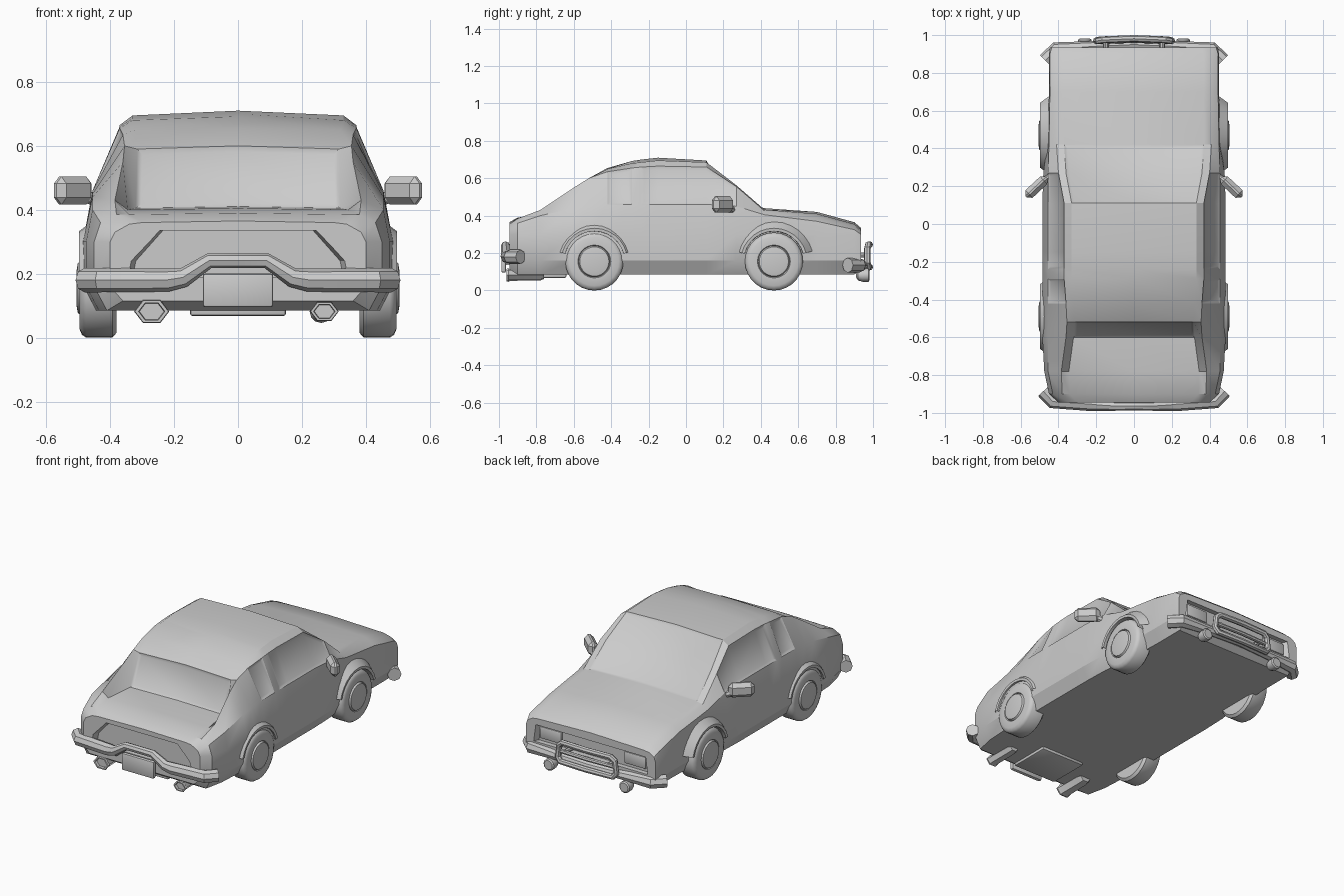
import bpy, bmesh, math
from mathutils import Matrix, Vector

if "Cube" in bpy.data.objects:
    bpy.data.objects.remove(bpy.data.objects["Cube"])


def add_mesh(name, bm, smooth=True):
    bmesh.ops.recalc_face_normals(bm, faces=bm.faces)
    me = bpy.data.meshes.new(name)
    bm.to_mesh(me)
    bm.free()
    ob = bpy.data.objects.new(name, me)
    bpy.context.collection.objects.link(ob)
    return finish(ob) if smooth else ob


def finish(ob, angle=35):
    bpy.ops.object.select_all(action='DESELECT')
    ob.select_set(True)
    bpy.context.view_layer.objects.active = ob
    bpy.ops.object.shade_smooth_by_angle(angle=math.radians(angle))
    return ob


def loft(bm, rings, closed=True):
    vs = [[bm.verts.new(p) for p in r] for r in rings]
    n = len(vs[0])
    return vs, {(i, j): bm.faces.new((vs[i][j], vs[i][(j + 1) % n], vs[i + 1][(j + 1) % n], vs[i + 1][j]))
                for i in range(len(vs) - 1) for j in range(n if closed else n - 1)}


def revolve(name, profile, matrix, n=28):
    # profile of (distance along local x, radius)
    bm = bmesh.new()
    rings = [[matrix @ Vector((x, r * math.cos(2 * math.pi * k / n), r * math.sin(2 * math.pi * k / n)))
              for k in range(n)] for x, r in profile]
    vs, _ = loft(bm, rings)
    bm.faces.new(vs[0])
    bm.faces.new(vs[-1])
    return add_mesh(name, bm)


def box(name, size, loc, rot=(0, 0, 0), bevel=0.0, segs=2):
    bm = bmesh.new()
    bmesh.ops.create_cube(bm, size=1, matrix=Matrix.Diagonal((*size, 1)))
    if bevel:
        bmesh.ops.bevel(bm, geom=bm.edges[:], offset=bevel, segments=segs, profile=0.5, affect='EDGES')
    ob = add_mesh(name, bm)
    ob.location, ob.rotation_euler = loc, rot
    return ob


def tube(name, pts, depth, radii=None, cyclic=False):
    cu = bpy.data.curves.new(name, 'CURVE')
    cu.dimensions, cu.bevel_depth, cu.bevel_resolution, cu.use_fill_caps = '3D', depth, 2, True
    sp = cu.splines.new('POLY')
    sp.points.add(len(pts) - 1)
    for k, p in enumerate(pts):
        sp.points[k].co = (*p, 1)
        sp.points[k].radius = radii[k] if radii else 1
    sp.use_cyclic_u = cyclic
    ob = bpy.data.objects.new(name, cu)
    bpy.context.collection.objects.link(ob)
    bpy.ops.object.select_all(action='DESELECT')
    ob.select_set(True)
    bpy.context.view_layer.objects.active = ob
    bpy.ops.object.convert(target='MESH')
    return finish(bpy.context.object)


def mirrored(half):
    # half path from outer left to centre, completed to the right
    return half + [(-x, y, z) for x, y, z in reversed(half) if abs(x) > 1e-6]


# Body stations: y, side x, belt x, belt z, rail x, rail z, inner z, centre z
stations = [
    (-.945, .40, .385, .33, .34, .355, .36, .365),
    (-.90, .45, .43, .36, .38, .385, .385, .39),
    (-.78, .475, .455, .40, .385, .43, .40, .405),
    (-.60, .485, .455, .44, .36, .55, .405, .41),
    (-.52, .485, .455, .45, .355, .60, .59, .60),
    (-.42, .485, .455, .46, .36, .635, .65, .655),
    (-.29, .485, .455, .46, .37, .655, .68, .692),
    (-.24, .485, .455, .46, .37, .66, .685, .70),
    (-.15, .485, .455, .46, .37, .665, .695, .71),
    (.11, .485, .455, .46, .37, .66, .685, .695),
    (.27, .48, .455, .45, .40, .555, .562, .572),
    (.42, .46, .45, .405, .41, .425, .432, .44),
    (.70, .45, .445, .37, .41, .395, .41, .42),
    (.90, .45, .445, .325, .41, .345, .355, .365),
    (.935, .445, .435, .30, .40, .32, .325, .335),
]
rings = []
for y, w, xb, zb, xr, zr, zi, zc in stations:
    low = .115 if abs(y) > .92 else .085
    half = [(0, low), (w - .04, low), (w, .16), (w, min(.30, zb - .03)), (xb, zb), (xr, zr), (xr - .04, zi), (0, zc)]
    ring = half + [(-x, z) for x, z in reversed(half[1:-1])]
    rings.append([(x, y, z) for x, z in ring])
bm = bmesh.new()
vs, faces = loft(bm, rings)
bm.faces.new(vs[0])
bm.faces.new(vs[-1])
bmesh.ops.recalc_face_normals(bm, faces=bm.faces)
# Recessed glass: windscreen, rear window, door and quarter windows
panes = [((9, 10), (6, 7)), ((3,), (6, 7))]
panes += [(rows, (j,)) for rows in ((7, 8, 9), (5,)) for j in (4, 9)]
for rows, cols in panes:
    bmesh.ops.inset_region(bm, faces=[faces[i, j] for i in rows for j in cols],
                           thickness=.016, depth=-.008, use_even_offset=True, use_boundary=True)
body = add_mesh('body', bm, False)


# Recesses in the tail panel and the nose
def cut(y, depth, outline):
    b = bmesh.new()
    v, _ = loft(b, [[(x * (1 if yy == y else s), yy, z) for x, z in outline]
                    for yy, s in ((y, 1), (y + depth, .94))])
    b.faces.new(v[0])
    b.faces.new(v[1])
    cutter = add_mesh('recess_cutter', b, False)
    cutter.hide_render = True
    m = body.modifiers.new('recess', 'BOOLEAN')
    m.operation, m.object, m.solver = 'DIFFERENCE', cutter, 'EXACT'
    bpy.ops.object.select_all(action='DESELECT')
    bpy.context.view_layer.objects.active = body
    body.select_set(True)
    bpy.ops.object.modifier_apply(modifier=m.name)
    bpy.data.objects.remove(cutter)


cut(-.96, .05, [(-.35, .19), (.35, .19), (.34, .24), (.25, .335), (-.25, .335), (-.34, .24)])
cut(.95, -.045, [(-.40, .18), (.40, .18), (.385, .285), (-.385, .285)])
finish(body, 28)

# Wheels and arch flares
tyre = [(-.055, .11), (-.055, .14), (-.042, .155), (.04, .155), (.053, .146), (.06, .13), (.06, .088),
        (.054, .084), (.066, .078), (.07, .055), (.07, .0005)]
for s, side in ((1, 'right'), (-1, 'left')):
    for y, end in ((-.49, 'rear'), (.47, 'front')):
        turn = Matrix.Rotation(0 if s > 0 else math.pi, 4, 'Z')
        revolve(f'{end}_{side}_wheel', tyre, Matrix.Translation((s * .435, y, .155)) @ turn)
        bm = bmesh.new()
        steps = [math.radians(15 + 150 * k / 12) for k in range(13)]
        loft(bm, [[(s * x, y + r * math.cos(a), .155 + r * math.sin(a))
                   for r, x in ((.225, .435), (.178, .497), (.162, .495), (.16, .43))] for a in steps], False)
        add_mesh(f'{end}_{side}_arch', bm)

    # Door mirrors
    box(f'{side}_mirror', (.15, .055, .088), (s * .517, .195, .46), (0, 0, -s * math.radians(43)), .022, 1)
    tube(f'{side}_mirror_stem', [(s * .43, .255, .425), (s * .485, .225, .445)], .02)

    # Fog lamps under the front bumper
    revolve(f'{side}_fog_lamp', [(-.035, .012), (-.025, .028), (0, .036), (.03, .036), (.036, .028)],
            Matrix.Translation((s * .26, .945, .082)) @ Matrix.Rotation(math.pi / 2, 4, 'Z'), 12)
    # Headlamp panels in the nose recess
    box(f'{side}_headlamp', (.15, .02, .075), (s * .29, .908, .235), bevel=.008)

# Rear bumper rising over the number plate
tube('rear_bumper', mirrored([(-.48, -.885, .18), (-.43, -.94, .18), (-.22, -.955, .18), (-.17, -.96, .188),
                              (-.09, -.965, .24), (0, -.965, .24)]), .038, [1, 1, .95, .8, .62, .6, .62, .8, .95, 1, 1])
box('plate', (.22, .025, .105), (0, -.975, .148), bevel=.008)
box('plate_bracket', (.16, .08, .05), (0, -.93, .16))

# Front bumper and guard frame
tube('front_bumper', mirrored([(-.47, .865, .135), (-.41, .925, .135), (-.22, .94, .135), (0, .95, .135)]),
     .04, [1, 1, .7, .6, .7, 1, 1])
tube('guard_frame', [(-.20, .97, .15), (-.18, .975, .125), (0, .982, .125), (.18, .975, .125), (.20, .97, .15),
                     (.19, .97, .225), (.165, .975, .245), (0, .982, .245), (-.165, .975, .245), (-.19, .97, .225)],
     .018, cyclic=True)
tube('guard_bar', [(-.19, .965, .185), (0, .972, .185), (.19, .965, .185)], .013)
for x in (-.15, .15):
    tube('guard_mount', [(x, .89, .19), (x, .97, .19)], .014)

# Exhausts and fuel tank underneath
for s in (-1, 1):
    r = .055 if s < 0 else .045
    ob = revolve('exhaust', [(-.10, r * .6), (-.08, r * .8), (.08, r * .85), (.09, r), (.10, r * .95), (.10, r * .75), (.085, r * .7)],
                 Matrix.Rotation(-math.pi / 2, 4, 'Z'), 6)
    ob.location, ob.scale = (s * .27, -.86, .082), (1, 1, .75)
box('fuel_tank', (.30, .26, .04), (0, -.77, .088), bevel=.008)
